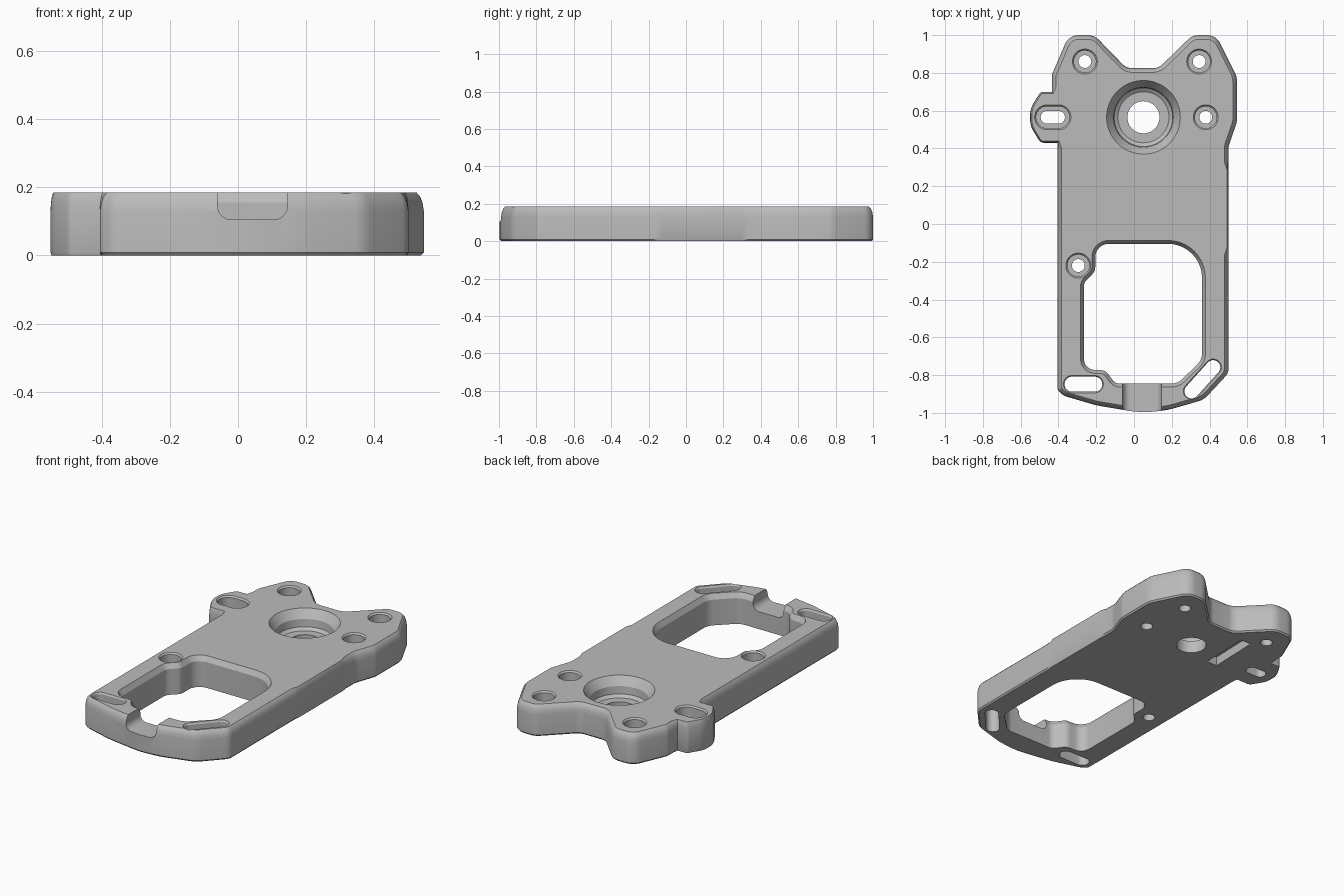
import bpy, bmesh, math
from mathutils import Vector

if "Cube" in bpy.data.objects:
    bpy.data.objects.remove(bpy.data.objects["Cube"])

grey = bpy.data.materials.new("satin grey")
grey.use_nodes = True
COLOUR = (0.5, 0.5, 0.5, 1)
grey.diffuse_color = COLOUR
grey.node_tree.nodes["Principled BSDF"].inputs["Base Color"].default_value = COLOUR

TOP = 0.185
ABOVE, BELOW = TOP + 0.05, -0.05


def clean(loop):
    """Drop repeated points and make the loop counter-clockwise."""
    loop = [p for i, p in enumerate(loop) if (p[0] - loop[i - 1][0]).length > 1e-5]
    area = sum(loop[i - 1][0].cross(p[0]) for i, p in enumerate(loop))
    return loop if area > 0 else loop[::-1]


def fillet(corners):
    """Round a polygon given as (x, y, radius, edge_softness)."""
    loop, n = [], len(corners)
    for i, (x, y, r, soft) in enumerate(corners):
        p = Vector((x, y))
        a = Vector(corners[i - 1][:2]) - p
        b = Vector(corners[(i + 1) % n][:2]) - p
        half = a.angle(b) / 2
        if r == 0 or half > 1.56:
            loop.append((p, soft))
            continue
        t = min(r / math.tan(half), 0.49 * a.length, 0.49 * b.length)
        r = t * math.tan(half)
        ua, ub = a.normalized(), b.normalized()
        centre = p + (ua + ub).normalized() * (r / math.sin(half))
        start, end = p + ua * t - centre, p + ub * t - centre
        sweep = math.atan2(start.cross(end), start.dot(end))
        steps = max(2, math.ceil(abs(sweep) / 0.16))
        for k in range(steps + 1):
            c, s = math.cos(sweep * k / steps), math.sin(sweep * k / steps)
            turned = Vector((start.x * c - start.y * s, start.x * s + start.y * c))
            loop.append((centre + turned, soft))
    return clean(loop)


def slot(x, y, r, half=0, angle=0, steps=20):
    """Round-ended slot, or a circle when half is zero."""
    loop = []
    for end in (0, 1):
        for k in range(steps + 1):
            a = angle - math.pi / 2 + math.pi * (end + k / steps)
            side = half * (1 - 2 * end)
            loop.append((Vector((x + side * math.cos(angle) + r * math.cos(a),
                                 y + side * math.sin(angle) + r * math.sin(a))), 1))
    return clean(loop)


def prism(name, loop, rings):
    """Stack copies of the loop at (z, inset) levels and cap the ends."""
    n = len(loop)
    offsets = []
    for i, (p, soft) in enumerate(loop):
        d0 = (p - loop[i - 1][0]).normalized()
        d1 = (loop[(i + 1) % n][0] - p).normalized()
        m = Vector((d0.y + d1.y, -d0.x - d1.x)).normalized()
        offsets.append(m * soft / max(0.4, m.dot(Vector((d0.y, -d0.x)))))
    bm = bmesh.new()
    levels = [[bm.verts.new((*(p - o * inset), z)) for (p, _), o in zip(loop, offsets)]
              for z, inset in rings]
    for low, high in zip(levels, levels[1:]):
        for i in range(n):
            j = (i + 1) % n
            bm.faces.new((low[i], low[j], high[j], high[i]))
    bm.faces.new(levels[0][::-1])
    bm.faces.new(levels[-1])
    mesh = bpy.data.meshes.new(name)
    bm.to_mesh(mesh)
    bm.free()
    mesh.materials.append(grey)
    obj = bpy.data.objects.new(name, mesh)
    bpy.context.collection.objects.link(obj)
    return obj


# Plate with two lobes at the back and a side tab
outline = [
    (-0.345, 1.0, 0.08, 1), (-0.21, 1.0, 0.08, 1), (-0.04, 0.825, 0.07, 1),
    (0.13, 0.825, 0.07, 1), (0.31, 1.0, 0.08, 1), (0.435, 1.0, 0.08, 1),
    (0.545, 0.78, 0.1, 1), (0.545, 0.54, 0.1, 1), (0.5, 0.41, 0.1, 1),
    (0.5, 0.33, 0, 1), (0.5, 0.29, 0, 0.4), (0.5, -0.13, 0, 0.4), (0.5, -0.17, 0, 1),
    (0.5, -0.79, 0.06, 1), (0.37, -0.93, 0.1, 1), (0.18, -0.985, 0.4, 1),
    (0.04, -1.0, 0.4, 1), (-0.2, -0.96, 0.4, 1), (-0.37, -0.91, 0.06, 1),
    (-0.405, -0.88, 0.03, 1), (-0.405, 0.4, 0, 1), (-0.405, 0.43, 0, 0.4),
    (-0.495, 0.43, 0.03, 0.4), (-0.55, 0.52, 0.12, 0.4), (-0.55, 0.61, 0.12, 0.4),
    (-0.495, 0.7, 0.03, 0.4), (-0.435, 0.7, 0, 0.4), (-0.435, 0.73, 0, 1),
    (-0.435, 0.79, 0.06, 1),
]
plate = prism("mounting_plate", fillet(outline),
              [(0, 0.008), (0.009, 0), (0.13, 0), (0.155, 0.004), (0.173, 0.011), (TOP, 0.022)])

# Large window, chamfered at the top edge
window = [
    (-0.205, -0.105, 0.09, 1), (0.36, -0.105, 0.18, 1), (0.36, -0.72, 0.08, 1),
    (0.23, -0.845, 0.08, 1), (-0.1, -0.845, 0.05, 1), (-0.15, -0.775, 0.05, 1),
    (-0.265, -0.77, 0.07, 1), (-0.265, -0.31, 0.05, 1), (-0.205, -0.25, 0.05, 1),
]
cutters = [prism("window_cutter", fillet(window),
                 [(BELOW, 0), (0.155, 0), (TOP, -0.018), (ABOVE, -0.018)])]

# Counterbored screw holes and the tab slot
bore = [(BELOW, 0), (0.08, 0), (0.08, -0.024), (0.176, -0.024), (TOP, -0.032), (ABOVE, -0.032)]
for x, y, half in ((-0.26, 0.86, 0), (0.345, 0.86, 0), (0.38, 0.565, 0),
                   (-0.295, -0.22, 0), (-0.43, 0.565, 0.03)):
    cutters.append(prism("bore_cutter", slot(x, y, 0.034, half), bore))

# Central hole with a conical seat
cutters.append(prism("seat_cutter", slot(0.05, 0.565, 0.085, steps=32),
                     [(BELOW, 0), (0.075, 0), (0.075, -0.05), (0.09, -0.07),
                      (0.135, -0.074), (TOP, -0.11), (ABOVE, -0.11)]))

# Adjustment slots at the front corners
for x, y, r, half, angle in ((-0.268, -0.848, 0.04, 0.06, 0),
                             (0.362, -0.822, 0.038, 0.085, math.radians(48))):
    cutters.append(prism("front_slot_cutter", slot(x, y, r, half, angle),
                         [(BELOW, 0), (0.175, 0), (TOP, -0.006), (ABOVE, -0.006)]))

# Blind slot in the underside
pocket = [(-0.21, 0.48, 0, 1), (-0.14, 0.48, 0, 1), (-0.13, 0.79, 0, 1), (-0.2, 0.79, 0, 1)]
cutters.append(prism("pocket_cutter", fillet(pocket), [(BELOW, 0), (0.055, 0)]))

# Round-bottomed channel across the front rim
channel = [(-0.06, -0.105, 0.04, 1), (0.145, -0.105, 0.04, 1),
           (0.145, -0.3, 0, 1), (-0.06, -0.3, 0, 1)]
groove = prism("channel_cutter", fillet(channel), [(0.78, 0), (1.1, 0)])
groove.rotation_euler.x = math.pi / 2
for v in groove.data.vertices:
    v.co.y = -v.co.y
groove.data.flip_normals()
cutters.append(groove)

# Cut everything, then tidy up
bpy.ops.object.select_all(action='DESELECT')
bpy.context.view_layer.objects.active = plate
plate.select_set(True)
for cutter in cutters:
    cutter.hide_render = True
    mod = plate.modifiers.new("cut", 'BOOLEAN')
    mod.operation = 'DIFFERENCE'
    mod.solver = 'EXACT'
    mod.object = cutter
    bpy.ops.object.modifier_apply(modifier=mod.name)
for cutter in cutters:
    bpy.data.objects.remove(cutter)
bpy.ops.object.shade_smooth_by_angle(angle=math.radians(25))
